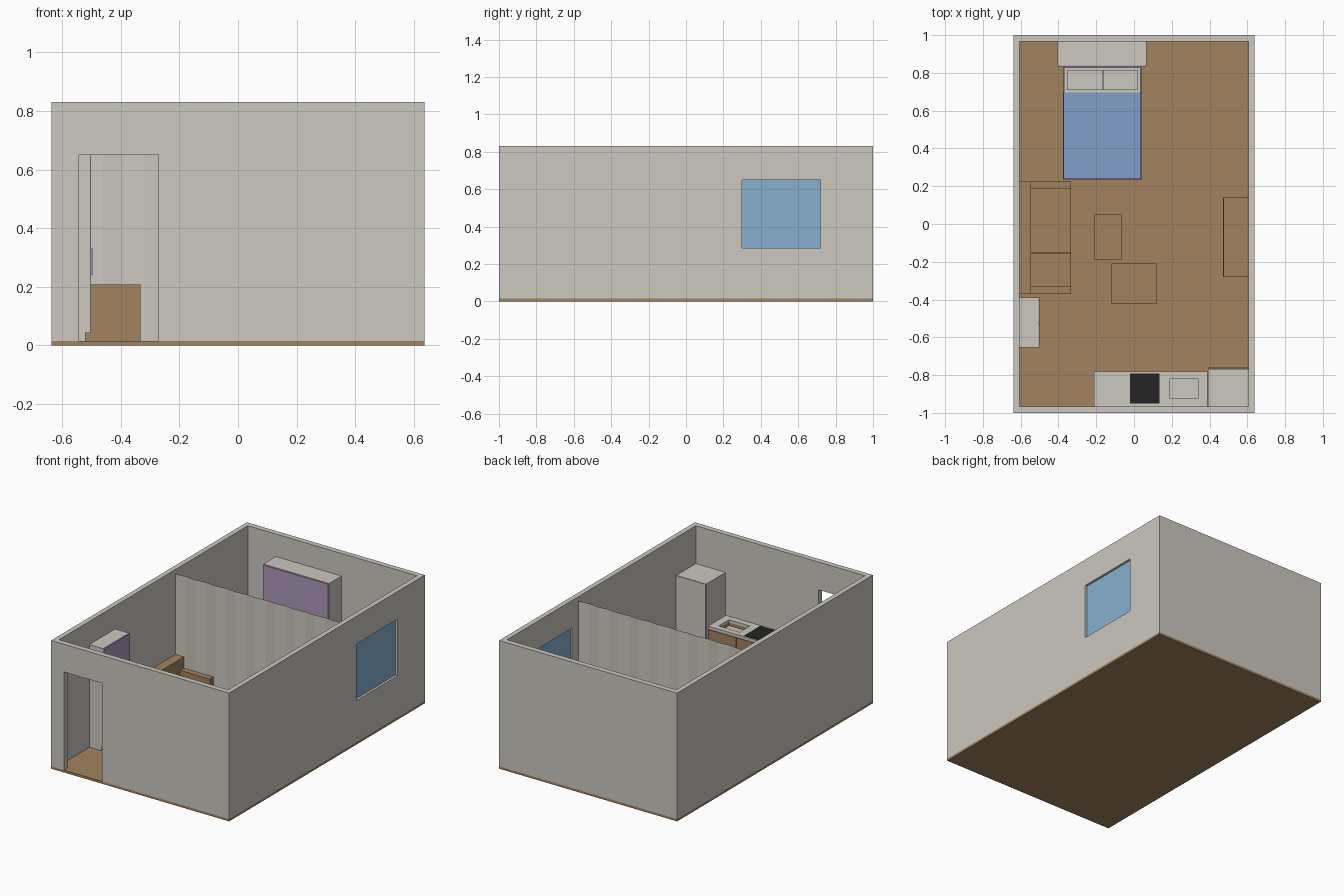
import bpy
import bmesh

cube = bpy.data.objects.get("Cube")
if cube:
    bpy.data.objects.remove(cube, do_unlink=True)


def material(name, r, g, b):
    """Make a flat material from sRGB bytes."""
    def linear(c):
        c /= 255
        return ((c + 0.055) / 1.055) ** 2.4 if c > 0.04 else c / 12.92
    colour = (linear(r), linear(g), linear(b), 1)
    m = bpy.data.materials.new(name)
    m.use_nodes = True
    m.diffuse_color = colour
    bsdf = m.node_tree.nodes["Principled BSDF"]
    bsdf.inputs["Base Color"].default_value = colour
    bsdf.inputs["Roughness"].default_value = 0.9
    return m


GREY = material("warm_grey", 204, 200, 192)
WOOD = material("wood_brown", 162, 131, 96)
PURPLE = material("soft_purple", 172, 151, 187)
BLUE = material("blanket_blue", 132, 157, 199)
GLASS = material("window_blue", 136, 176, 207)
BLACK = material("hob_black", 36, 36, 36)


def new_object(name, bm, mat):
    mesh = bpy.data.meshes.new(name)
    bm.to_mesh(mesh)
    bm.free()
    mesh.materials.append(mat)
    ob = bpy.data.objects.new(name, mesh)
    bpy.context.collection.objects.link(ob)
    return ob


def box(name, mat, x, y, z):
    """Axis-aligned box from (min, max) ranges."""
    bm = bmesh.new()
    bmesh.ops.create_cube(bm, size=1)
    for v in bm.verts:
        v.co = [lo + (hi - lo) * (c + 0.5) for c, (lo, hi) in zip(v.co, (x, y, z))]
    return new_object(name, bm, mat)


def cut(target, x, y, z):
    """Cut a box-shaped hole and discard the cutter."""
    cutter = box("cutter", GREY, x, y, z)
    cutter.hide_render = True
    mod = target.modifiers.new("cut", "BOOLEAN")
    mod.operation = "DIFFERENCE"
    mod.solver = "EXACT"
    mod.object = cutter
    bpy.context.view_layer.objects.active = target
    bpy.ops.object.modifier_apply(modifier=mod.name)
    bpy.data.objects.remove(cutter, do_unlink=True)


def table(name, x, y, top):
    """Four-legged table."""
    leg = 0.02
    box(name + "_top", WOOD, x, y, (top - 0.02, top))
    for i, lx in enumerate((x[0], x[1] - leg)):
        for j, ly in enumerate((y[0], y[1] - leg)):
            box(f"{name}_leg_{i}{j}", WOOD, (lx, lx + leg), (ly, ly + leg), (FLOOR, top - 0.02))


FLOOR = 0.015
OX, IX, IY = 0.637, 0.605, 0.965

# Floor and open-topped walls with door and window openings
box("floor", WOOD, (-OX, OX), (-1, 1), (0, FLOOR))
walls = box("walls", GREY, (-OX, OX), (-1, 1), (FLOOR, 0.83))
cut(walls, (-IX, IX), (-IY, IY), (-0.1, 1))
cut(walls, (-0.545, -0.272), (-1.1, -0.9), (-0.1, 0.65))
cut(walls, (0.55, 0.7), (0.3, 0.72), (0.285, 0.65))
box("window_pane", GLASS, (0.615, 0.622), (0.3, 0.72), (0.285, 0.65))

# Folded curtain dividing the room
bm = bmesh.new()
count = 17
columns = []
for i in range(count + 1):
    px = -IX + 2 * IX * i / count
    py = 0.23 + (0.003 if i % 2 else -0.003)
    columns.append([bm.verts.new((px, py, pz)) for pz in (FLOOR, 0.8)])
for a, b in zip(columns, columns[1:]):
    bm.faces.new((a[0], b[0], b[1], a[1]))
new_object("curtain", bm, GREY)

# Bed with mattress, blanket and two pillows
bx = (-0.375, 0.04)
box("bed_base", WOOD, bx, (0.236, 0.83), (FLOOR, 0.09))
box("mattress", GREY, (-0.37, 0.035), (0.24, 0.828), (0.09, 0.15))
box("blanket", BLUE, (-0.373, 0.038), (0.238, 0.695), (0.092, 0.157))
for side, px in (("right", (-0.355, -0.168)), ("left", (-0.163, 0.02))):
    box("pillow_" + side, GREY, px, (0.71, 0.815), (0.15, 0.175))

# Headboard cabinet with a coloured front
box("bed_cabinet", GREY, (-0.405, 0.065), (0.838, IY), (FLOOR, 0.684))
box("bed_cabinet_front", PURPLE, (-0.402, 0.062), (0.832, 0.838), (0.02, 0.68))

# Wardrobe by the door
wy = (-0.655, -0.39)
box("wardrobe_plinth", GREY, (-IX, -0.52), wy, (FLOOR, 0.042))
box("wardrobe_body", GREY, (-IX, -0.506), wy, (0.042, 0.68))
mid = sum(wy) / 2
for side, dy, hy in (("near", (wy[0], mid - 0.001), mid - 0.012),
                     ("far", (mid + 0.001, wy[1]), mid + 0.008)):
    box("wardrobe_door_" + side, PURPLE, (-0.506, -0.501), dy, (0.042, 0.677))
    box("wardrobe_handle_" + side, PURPLE, (-0.501, -0.497), (hy, hy + 0.004), (0.24, 0.33))

# Sofa: base, back, two arms and two seat cushions
sx = (-0.545, -0.333)
box("sofa_base", WOOD, (-IX, sx[1]), (-0.37, 0.225), (FLOOR, 0.09))
box("sofa_back", WOOD, (-IX, sx[0]), (-0.37, 0.225), (0.09, 0.28))
for name, y in (("front", (-0.37, -0.328)), ("rear", (0.188, 0.225))):
    box("sofa_arm_" + name, WOOD, sx, y, (0.09, 0.207))
for name, y in (("front", (-0.328, -0.157)), ("rear", (-0.153, 0.188))):
    box("sofa_cushion_" + name, WOOD, sx, y, (0.09, 0.135))

# Tables
table("coffee_table", (-0.21, -0.065), (-0.19, 0.05), 0.13)
table("dining_table", (-0.12, 0.12), (-0.42, -0.21), 0.25)

# Low sideboard on the window side
box("sideboard", WOOD, (0.474, IX), (-0.28, 0.14), (FLOOR, 0.22))
for i, y in enumerate(((-0.278, -0.072), (-0.068, 0.138))):
    box(f"sideboard_door_{i}", WOOD, (0.47, 0.474), y, (0.03, 0.21))

# Kitchen: cupboards, worktop with sink, hob and fridge
box("kitchen_plinth", WOOD, (-0.2, 0.39), (-IY, -0.81), (FLOOR, 0.04))
cupboards = box("kitchen_cupboards", WOOD, (-0.208, 0.39), (-IY, -0.788), (0.04, 0.29))
worktop = box("worktop", GREY, (-0.213, 0.39), (-IY, -0.782), (0.29, 0.308))
sink_x, sink_y = (0.19, 0.34), (-0.925, -0.82)
cut(cupboards, sink_x, sink_y, (0.26, 0.4))
cut(worktop, sink_x, sink_y, (0.2, 0.4))
box("sink_bottom", GREY, sink_x, sink_y, (0.26, 0.27))
for i in range(3):
    x0 = -0.208 + i * 0.2
    box(f"kitchen_door_{i}", WOOD, (x0, x0 + 0.196), (-0.788, -0.784), (0.045, 0.285))
box("hob", BLACK, (-0.02, 0.135), (-0.95, -0.792), (0.308, 0.313))
box("fridge_body", GREY, (0.392, IX), (-IY, -0.768), (FLOOR, 0.585))
box("fridge_door", GREY, (0.392, IX), (-0.766, -0.76), (0.03, 0.585))
